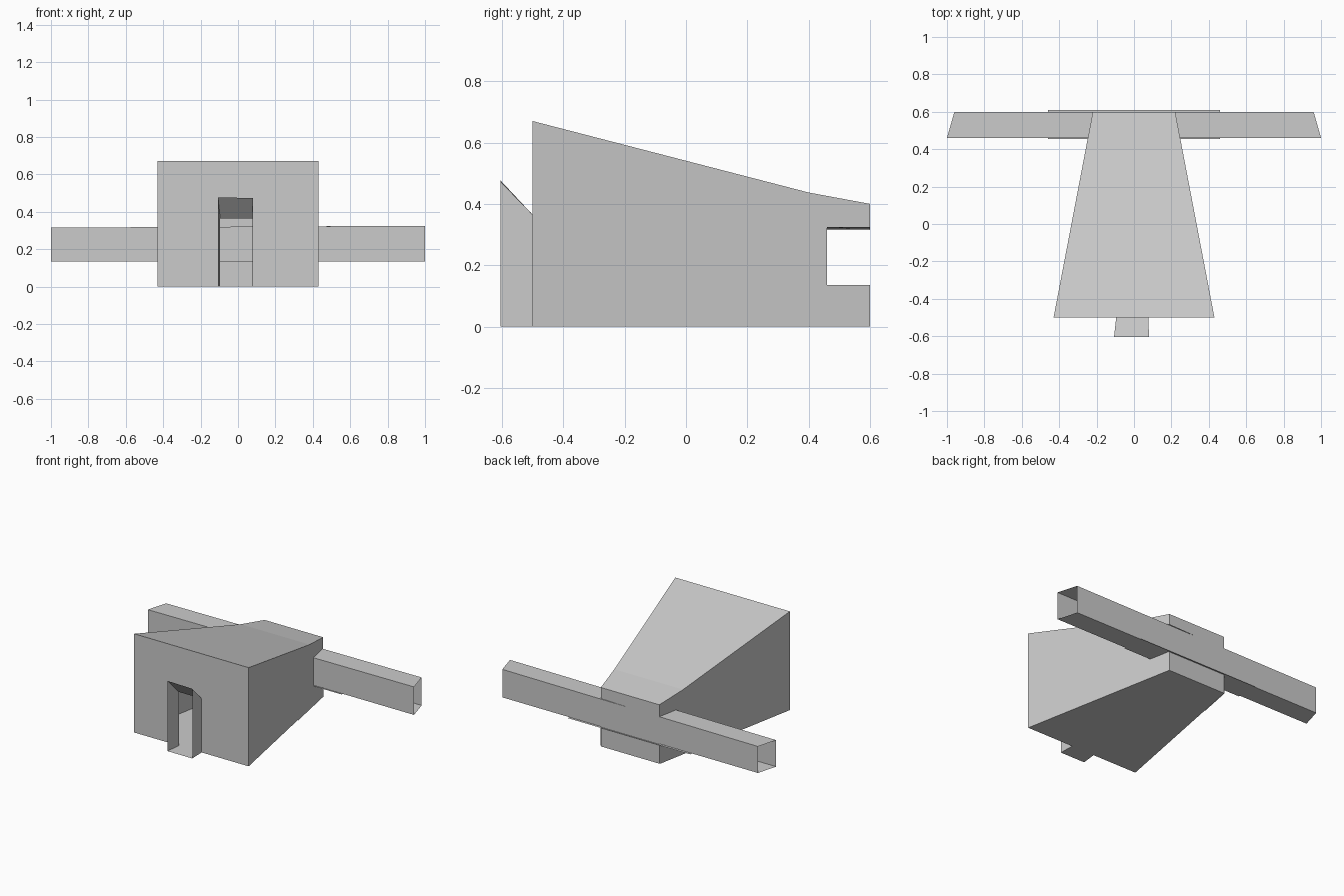
import bpy
import bmesh

cube = bpy.data.objects.get("Cube")
if cube:
    bpy.data.objects.remove(cube, do_unlink=True)


def make_material(name, color):
    mat = bpy.data.materials.new(name)
    mat.use_nodes = True
    mat.diffuse_color = color
    mat.node_tree.nodes["Principled BSDF"].inputs["Base Color"].default_value = color
    return mat


GREY = make_material("plain_grey", (0.6, 0.6, 0.6, 1))


def sheets(name, polygons):
    """One object from flat polygons, with shared corners welded."""
    bm = bmesh.new()
    for points in polygons:
        bm.faces.new([bm.verts.new(p) for p in points])
    bmesh.ops.remove_doubles(bm, verts=bm.verts, dist=0.0005)
    bmesh.ops.recalc_face_normals(bm, faces=bm.faces)
    mesh = bpy.data.meshes.new(name)
    bm.to_mesh(mesh)
    bm.free()
    mesh.materials.append(GREY)
    obj = bpy.data.objects.new(name, mesh)
    bpy.context.collection.objects.link(obj)
    return obj


def loft(name, ring_a, ring_b):
    """Open tube between two rings of corners."""
    n = len(ring_a)
    return sheets(name, [(ring_a[i], ring_a[(i + 1) % n], ring_b[(i + 1) % n], ring_b[i])
                         for i in range(n)])


FRONT, BEND, BACK = -0.5, 0.4, 0.6
DUCT_FRONT, DUCT_BASE = 0.46, 0.135
DOOR_L, DOOR_R, DOOR_TOP = -0.095, 0.077, 0.365
DUCT_TOP = {1: 0.325, -1: 0.315}
ROOF = {FRONT: 0.67, BEND: 0.437, BACK: 0.4}


def half_width(y):
    return 0.43 - 0.21 * (y - FRONT) / (BACK - FRONT)


def at(side, y, z):
    return (side * half_width(y), y, z)


# Tapered hall: side walls notched for the cross duct
for side, label in ((1, "left"), (-1, "right")):
    top = DUCT_TOP[side]
    outline = [(FRONT, 0), (BACK, 0), (BACK, DUCT_BASE), (DUCT_FRONT, DUCT_BASE),
               (DUCT_FRONT, top), (BACK, top), (BACK, ROOF[BACK]),
               (BEND, ROOF[BEND]), (FRONT, ROOF[FRONT])]
    sheets(label + "_wall", [[at(side, y, z) for y, z in outline]])

# Roof in two slopes, floor and back wall
for name, a, b in (("main_roof", FRONT, BEND), ("rear_roof", BEND, BACK)):
    sheets(name, [[at(-1, a, ROOF[a]), at(1, a, ROOF[a]), at(1, b, ROOF[b]), at(-1, b, ROOF[b])]])
sheets("floor", [[at(-1, FRONT, 0), at(-1, BACK, 0), at(1, BACK, 0), at(1, FRONT, 0)]])
sheets("back_wall", [
    [at(1, BACK, 0), at(-1, BACK, 0), at(-1, BACK, DUCT_BASE), at(1, BACK, DUCT_BASE)],
    [at(1, BACK, DUCT_TOP[1]), at(-1, BACK, DUCT_TOP[-1]),
     at(-1, BACK, ROOF[BACK]), at(1, BACK, ROOF[BACK])]])

# Front wall with a doorway cut from its lower edge
sheets("front_wall", [[
    at(-1, FRONT, 0), (DOOR_L, FRONT, 0), (DOOR_L, FRONT, DOOR_TOP), (DOOR_R, FRONT, DOOR_TOP),
    (DOOR_R, FRONT, 0), at(1, FRONT, 0), at(1, FRONT, ROOF[FRONT]), at(-1, FRONT, ROOF[FRONT])]])

# Flared porch, open at both ends
PORCH = -0.605
loft("entrance_porch",
     [(-0.107, PORCH, 0), (0.08, PORCH, 0), (0.08, PORCH, 0.473), (-0.107, PORCH, 0.477)],
     [(DOOR_L, FRONT, 0), (DOOR_R, FRONT, 0), (DOOR_R, FRONT, DOOR_TOP), (DOOR_L, FRONT, DOOR_TOP)])


# Cross duct with slanted open ends
def duct_end(side):
    return [(side, DUCT_FRONT, DUCT_BASE), (side * 0.96, BACK, DUCT_BASE),
            (side * 0.96, BACK, DUCT_TOP[side]), (side, DUCT_FRONT, DUCT_TOP[side])]


loft("cross_duct", duct_end(-1), duct_end(1))

# Thin shelf under the duct
shelf_z = DUCT_BASE - 0.004
sheets("duct_shelf", [[(-0.46, 0.455, shelf_z), (0.46, 0.455, shelf_z),
                       (0.46, 0.61, shelf_z), (-0.46, 0.61, shelf_z)]])

# Thin skirting plates on the rear of each side wall
for side, start, label in ((1, 0.22, "left"), (-1, 0.36, "right")):
    a, b = side * (half_width(start) + 0.004), side * (half_width(BACK) + 0.004)
    sheets(label + "_skirting", [[(a, start, 0), (b, BACK, 0),
                                  (b, BACK, shelf_z), (a, start, shelf_z)]])
